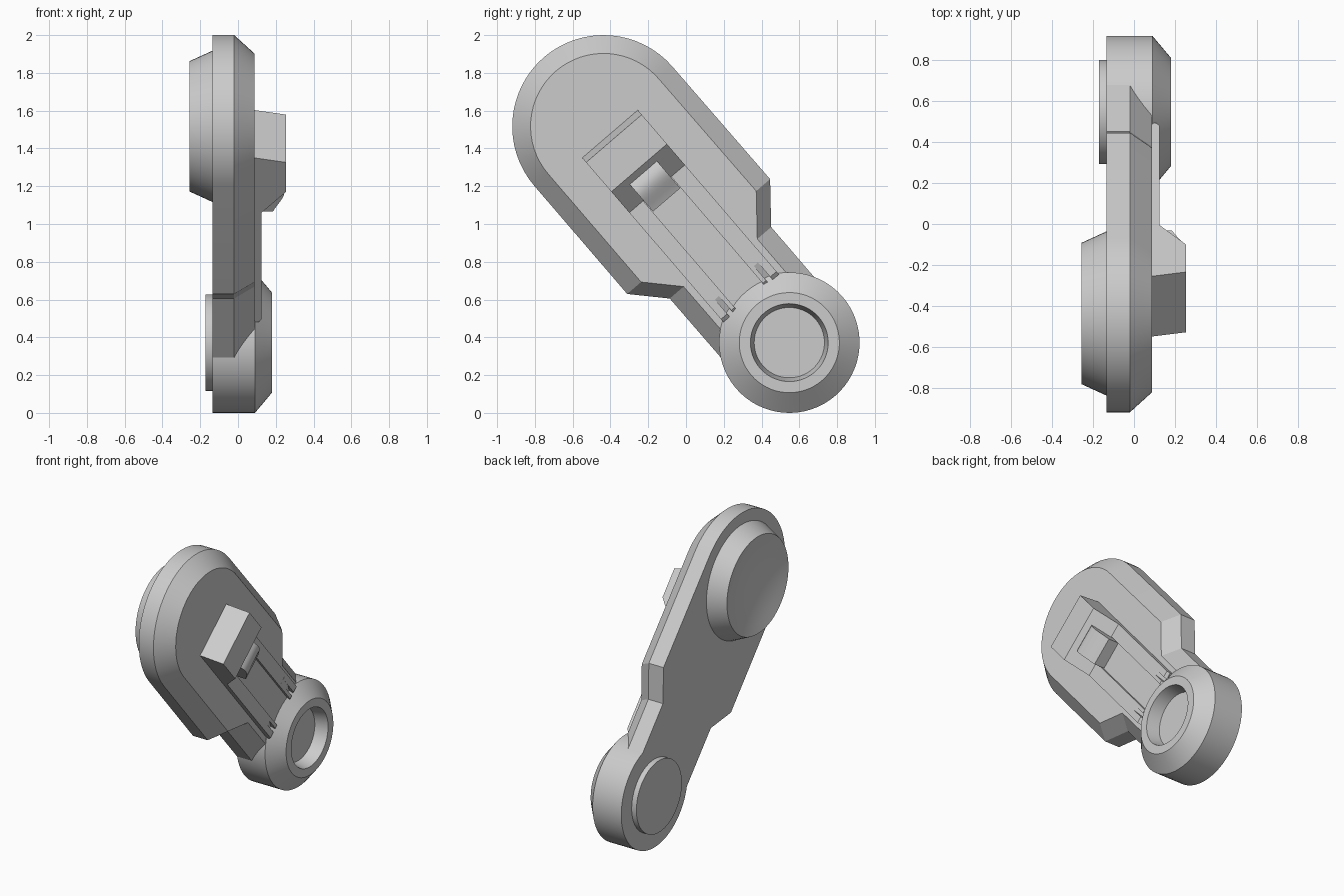
import bpy, bmesh, math
from mathutils import Vector

if "Cube" in bpy.data.objects:
    bpy.data.objects.remove(bpy.data.objects["Cube"])

# Arm frame: u runs along the arm from big end to small end, v across it, x is thickness
BIG = Vector((0, -0.437, 1.517))
SMALL = Vector((0, 0.547, 0.372))
U = (SMALL - BIG).normalized()
V = Vector((0, -U.z, U.y))
LENGTH = (SMALL - BIG).length


def place(x, u, v):
    return BIG + U * u + V * v + Vector((x, 0, 0))


def skin(name, loops, smooth=False):
    """Bridge equal-length closed loops of points and cap both ends."""
    bm = bmesh.new()
    rings = [[bm.verts.new(p) for p in loop] for loop in loops]
    n = len(rings[0])
    for a, b in zip(rings, rings[1:]):
        for i in range(n):
            j = (i + 1) % n
            bm.faces.new((a[i], a[j], b[j], b[i]))
    bm.faces.new(rings[0][::-1])
    bm.faces.new(rings[-1])
    bmesh.ops.recalc_face_normals(bm, faces=bm.faces)
    mesh = bpy.data.meshes.new(name)
    bm.to_mesh(mesh)
    bm.free()
    ob = bpy.data.objects.new(name, mesh)
    bpy.context.collection.objects.link(ob)
    if smooth:
        bpy.ops.object.select_all(action='DESELECT')
        ob.select_set(True)
        bpy.context.view_layer.objects.active = ob
        bpy.ops.object.shade_smooth_by_angle(angle=math.radians(25))
    return ob


def lathe(name, u, profile, n=64):
    """Revolve (x, radius) points about an axis parallel to x."""
    angles = [2 * math.pi * i / n for i in range(n)]
    return skin(name, [[place(x, u + r * math.cos(a), r * math.sin(a)) for a in angles]
                       for x, r in profile], True)


def prism(name, profile, v0, v1, smooth=False):
    """Extrude a (u, x) side profile across the arm."""
    return skin(name, [[place(x, u, v) for u, x in profile] for v in (v0, v1)], smooth)


def outline(x, inset):
    """Rounded big end, angled shoulders and narrow neck."""
    r = 0.483 - inset
    arc = [(-r * math.sin(a), r * math.cos(a))
           for a in (math.pi * i / 32 for i in range(33))]
    rest = [(0.755, -0.483 + inset), (0.92, -0.328 + inset), (1.45, -0.326 + inset),
            (1.45, 0.326 - inset), (0.983, 0.326 - inset), (0.787, 0.487 - inset)]
    return [place(x, u, v) for u, v in arc + rest]


# Main arm plate with chamfered outer edge
skin("arm_plate", [outline(-0.135, 0), outline(-0.02, 0), outline(0.087, 0.097)], True)

# Small round end with tapered recess
lathe("small_hub", LENGTH, [(-0.135, 0.372), (0.09, 0.372), (0.18, 0.265),
                            (0.18, 0.206), (0.09, 0.186)])
lathe("small_back_boss", LENGTH, [(-0.172, 0.255), (-0.13, 0.255)])

# Big back boss with a shallow dished face
dish = [(-0.205 - 0.052 * (r / 0.345) ** 2, r) for r in (0.01, 0.07, 0.14, 0.21, 0.28, 0.345)]
lathe("big_back_boss", 0, dish + [(-0.13, 0.403)])

# Raised block with sloped lower end
prism("latch_block", [(0.052, 0.08), (0.085, 0.255), (0.29, 0.255),
                      (0.436, 0.125), (0.436, 0.08)], -0.194, 0.194)

# Rounded thumb pad on the slope
curve = [(0.324 + 0.189 * t, 0.226 + 0.04 * math.sin(math.pi * t) * (1 - t) - 0.041 * t * t)
         for t in (i / 10 for i in range(11))]
prism("thumb_pad", [(0.324, 0.1)] + curve + [(0.513, 0.1)], -0.095, 0.095, True)

# Channel floor between the rails
prism("channel_floor", [(0.42, 0.08), (0.42, 0.105), (1.2, 0.105), (1.2, 0.08)], -0.11, 0.11)

# Twin rails, each ending in two fingers around a sloped notch
for side, s in (("left", -1), ("right", 1)):
    prism("rail_" + side, [(0.42, 0.08), (0.42, 0.125), (1.08, 0.125),
                           (1.18, 0.09), (1.18, 0.08)], s * 0.098, s * 0.194)
    for part, a, b in (("inner", 0.098, 0.122), ("outer", 0.15, 0.194)):
        prism(f"rail_finger_{part}_{side}", [(1.0, 0.08), (1.0, 0.1255), (1.18, 0.1255),
                                             (1.2, 0.11), (1.2, 0.08)], s * a, s * b)
